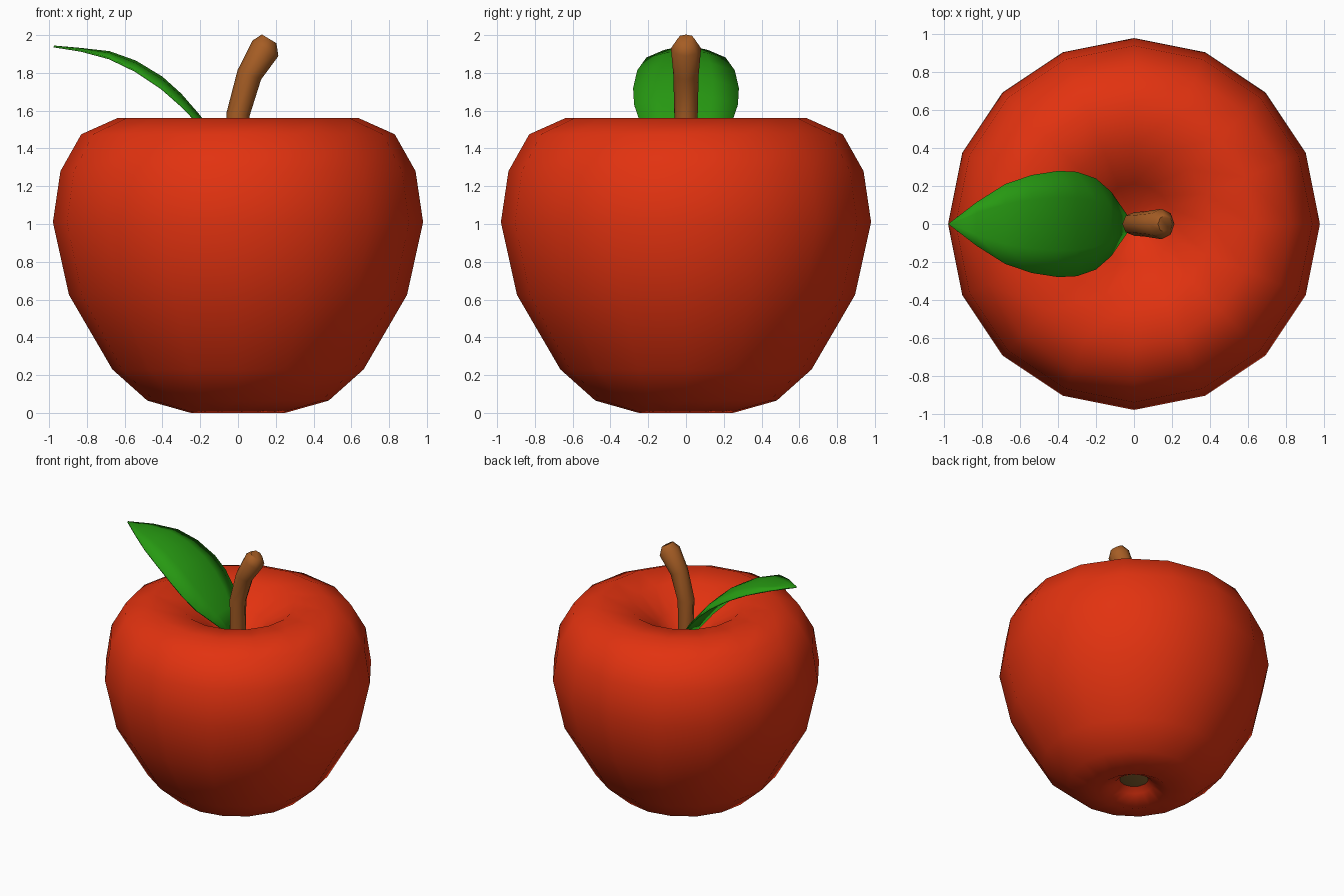
import bpy, bmesh, math
from mathutils import Vector

if "Cube" in bpy.data.objects:
    bpy.data.objects.remove(bpy.data.objects["Cube"])


def material(name, rgb):
    m = bpy.data.materials.new(name)
    m.diffuse_color = (*rgb, 1)
    m.use_nodes = True
    m.node_tree.nodes["Principled BSDF"].inputs["Base Color"].default_value = m.diffuse_color
    return m


RED = material("apple red", (0.76, 0.032, 0.005))
GREEN = material("leaf green", (0.02, 0.32, 0.006))
BROWN = material("stem brown", (0.38, 0.11, 0.018))
OLIVE = material("dried olive brown", (0.25, 0.13, 0.03))


def grid_object(name, rows, mat, closed, caps=False, angle=60):
    """Skin a list of equal-length point rows into a mesh object."""
    bm = bmesh.new()
    vs = [[bm.verts.new(p) for p in row] for row in rows]
    n = len(rows[0])
    for a, b in zip(vs, vs[1:]):
        for i in range(n if closed else n - 1):
            j = (i + 1) % n
            bm.faces.new((a[i], a[j], b[j], b[i]))
    if caps:
        bm.faces.new(vs[0][::-1])
        bm.faces.new(vs[-1])
    bmesh.ops.recalc_face_normals(bm, faces=bm.faces)
    me = bpy.data.meshes.new(name)
    bm.to_mesh(me)
    bm.free()
    me.materials.append(mat)
    ob = bpy.data.objects.new(name, me)
    bpy.context.collection.objects.link(ob)
    bpy.ops.object.select_all(action='DESELECT')
    ob.select_set(True)
    bpy.context.view_layer.objects.active = ob
    bpy.ops.object.shade_smooth_by_angle(angle=math.radians(angle))
    return ob


def ring(center, radius, sides, direction=(0, 0, 1)):
    """Circle of points facing a direction that lies in the xz plane."""
    d = Vector(direction).normalized()
    side = Vector((0, 1, 0))
    u = side.cross(d)
    return [Vector(center) + radius * (u * math.cos(t) + side * math.sin(t))
            for t in (2 * math.pi * i / sides for i in range(sides))]


# Fruit: lathed profile with a dimple at both ends
profile = [(0.09, 0.12), (0.14, 0.06), (0.25, 0.0), (0.48, 0.065), (0.665, 0.23),
           (0.895, 0.625), (0.98, 1.01), (0.94, 1.28), (0.83, 1.475),
           (0.64, 1.56), (0.41, 1.53), (0.21, 1.39), (0.06, 1.24)]
grid_object("fruit", [ring((0, 0, z), r, 16) for r, z in profile], RED,
            True, caps=True, angle=80)

# Dried blossom end, set in the lower dimple
grid_object("blossom_end", [ring((0, 0, z), r, 12) for r, z in
                            [(0.06, 0.09), (0.105, 0.1), (0.105, 0.13)]],
            OLIVE, True, caps=True)

# Stem: bent, tapered tube
path = [(0, 1.2, 0.055), (0, 1.58, 0.062), (0.06, 1.79, 0.067),
        (0.145, 1.93, 0.08), (0.165, 1.98, 0.045)]
tilt = [0, 6, 22, 31, 31]
rows = [ring((x, 0, z), r, 8, (math.sin(math.radians(a)), 0, math.cos(math.radians(a))))
        for (x, z, r), a in zip(path, tilt)]
grid_object("stem", rows, BROWN, True, caps=True)

# Leaf: arched midrib (x, z, half width) with drooping edges
midrib = [(-0.03, 1.3, 0.04), (-0.12, 1.465, 0.17), (-0.2, 1.575, 0.24),
          (-0.3, 1.69, 0.275), (-0.4, 1.78, 0.28), (-0.54, 1.865, 0.258),
          (-0.68, 1.915, 0.21), (-0.83, 1.932, 0.115), (-0.975, 1.945, 0.004)]
rows = [[(x, w * t, z - 0.06 * (w * t / 0.28) ** 2)
         for t in (-1, -0.5, 0, 0.5, 1)] for x, z, w in midrib]
leaf = grid_object("leaf", rows, GREEN, False)
if leaf.data.polygons[0].normal.z < 0:
    leaf.data.flip_normals()
thick = leaf.modifiers.new("thickness", 'SOLIDIFY')
thick.thickness = 0.01
thick.offset = -1
